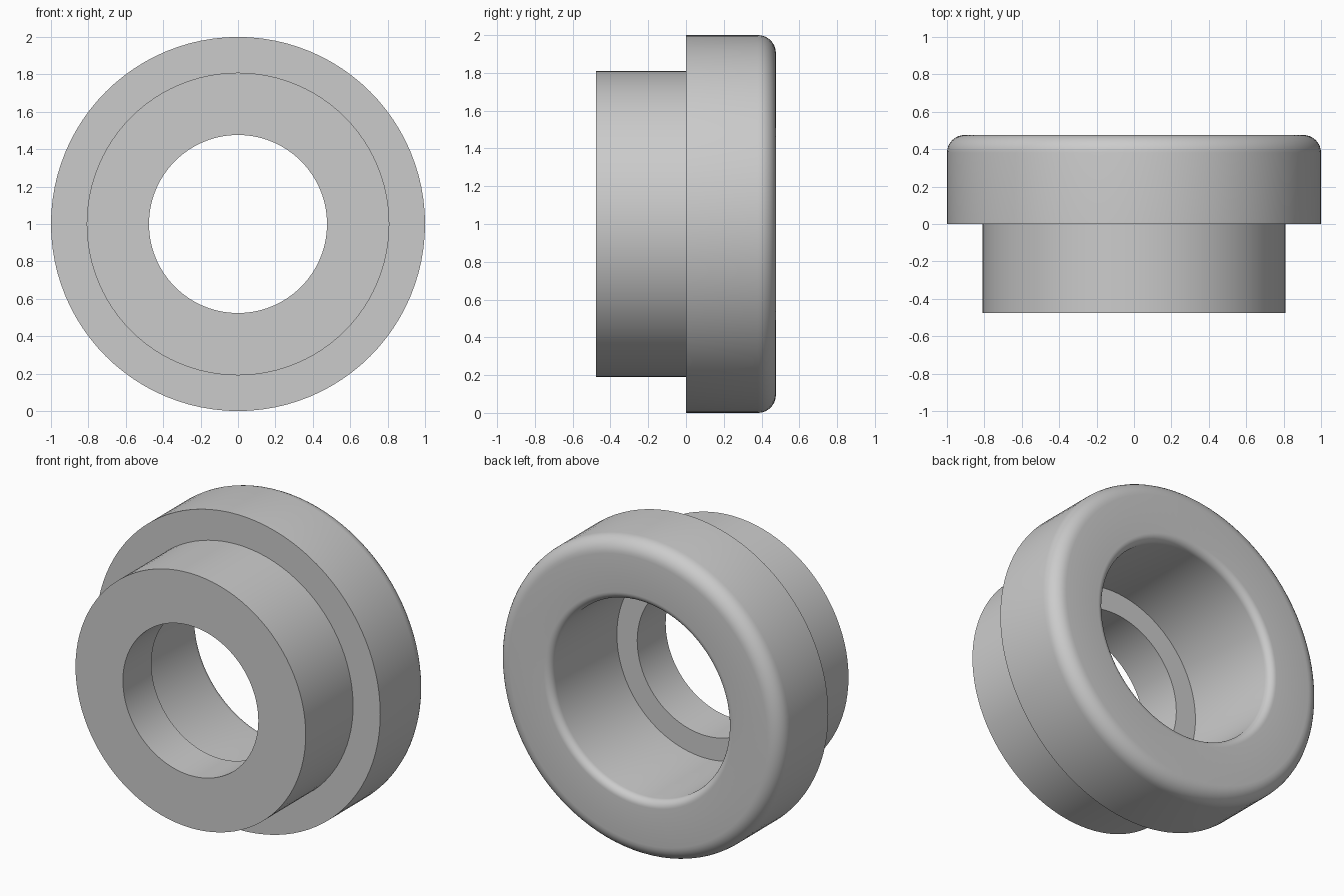
import bpy
import bmesh
from math import cos, sin, pi, radians

SEGMENTS = 96
DEPTH = 0.476      # half of the total length
BORE = 0.476
COUNTERBORE = 0.619
FLOOR = -0.19      # y of the counterbore floor
HUB = 0.809
FLANGE = 1.0

cube = bpy.data.objects.get("Cube")
if cube:
    bpy.data.objects.remove(cube, do_unlink=True)

grey = bpy.data.materials.new("plain grey")
grey.use_nodes = True
colour = (0.6, 0.6, 0.6, 1)
grey.diffuse_color = colour
grey.node_tree.nodes["Principled BSDF"].inputs["Base Color"].default_value = colour


def fillet(radius, y, size, start, end, steps=8):
    """Arc points (radius, y) around a fillet centre."""
    angles = [radians(start + (end - start) * i / steps) for i in range(steps + 1)]
    return [(radius + size * cos(a), y + size * sin(a)) for a in angles]


def lathe(name, profile):
    """Spin a closed (radius, y) profile around the y axis."""
    bm = bmesh.new()
    rings = []
    for i in range(SEGMENTS):
        a = 2 * pi * i / SEGMENTS
        rings.append([bm.verts.new((r * cos(a), y, 1 + r * sin(a))) for r, y in profile])
    for i, ring in enumerate(rings):
        following = rings[(i + 1) % SEGMENTS]
        for j in range(len(profile)):
            k = (j + 1) % len(profile)
            bm.faces.new((ring[j], ring[k], following[k], following[j]))
    bmesh.ops.recalc_face_normals(bm, faces=bm.faces)
    mesh = bpy.data.meshes.new(name)
    bm.to_mesh(mesh)
    bm.free()
    mesh.materials.append(grey)
    obj = bpy.data.objects.new(name, mesh)
    bpy.context.collection.objects.link(obj)
    bpy.ops.object.select_all(action="DESELECT")
    obj.select_set(True)
    bpy.context.view_layer.objects.active = obj
    bpy.ops.object.shade_smooth_by_angle(angle=radians(30))
    return obj


# Flanged bushing: hub, flange with rounded rim, counterbore with rounded lip
rim, lip = 0.095, 0.048
profile = [(BORE, -DEPTH), (HUB, -DEPTH), (HUB, 0), (FLANGE, 0)]
profile += fillet(FLANGE - rim, DEPTH - rim, rim, 0, 90)
profile += fillet(COUNTERBORE + lip, DEPTH - lip, lip, 90, 180)
profile += [(COUNTERBORE, FLOOR), (BORE, FLOOR)]
lathe("flanged_bushing", profile)
